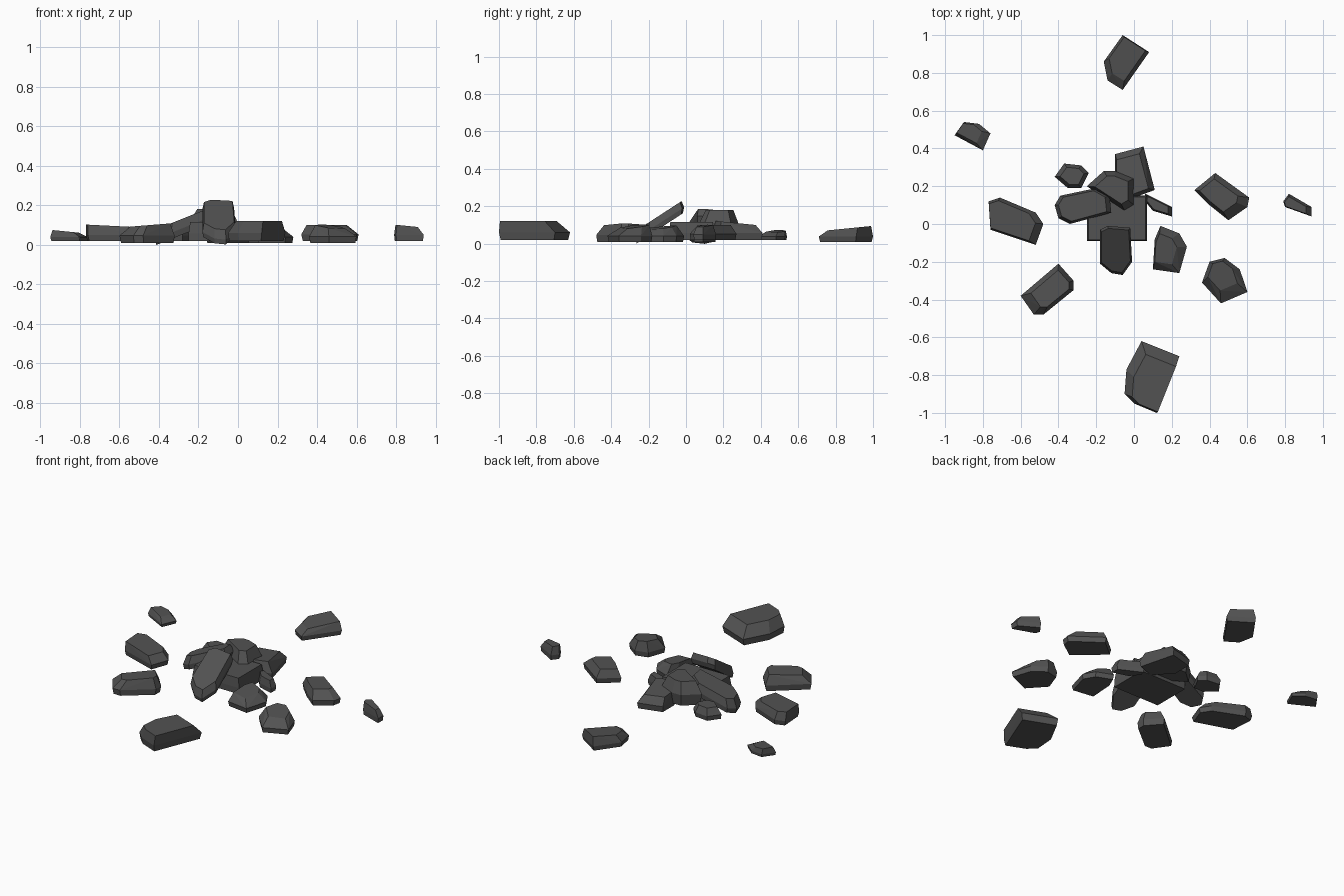
import bpy
import bmesh
from mathutils import Vector

cube = bpy.data.objects.get("Cube")
if cube:
    bpy.data.objects.remove(cube, do_unlink=True)

stone = bpy.data.materials.new("dark grey stone")
stone.use_nodes = True
stone.diffuse_color = (.085, .085, .085, 1)
stone.node_tree.nodes["Principled BSDF"].inputs["Base Color"].default_value = stone.diffuse_color


def rock(name, outline, low, high, shrink=.75, lean=(0, 0), slope=(0, 0), tilt=(0, 0), belt=.4, foot=.95):
    """Chipped stone: hull of a foot ring, a full-width belt and a smaller top.

    lean shifts the top sideways, slope tips only the top face,
    and tilt slants the whole stone."""
    points = [Vector(p) for p in outline]
    centre = sum(points, Vector((0, 0))) / len(points)
    lean, slope, tilt = Vector(lean), Vector(slope), Vector(tilt)
    bm = bmesh.new()

    def ring(scale, z, shift, tip):
        for p in points:
            offset = (p - centre) * scale + shift
            height = z + offset.dot(tip) + offset.dot(tilt)
            bm.verts.new((*(centre + offset), height))

    still = Vector((0, 0))
    ring(foot, low, still, still)
    ring(1, low + (high - low) * belt, still, still)
    ring(shrink, high, lean, slope)

    hull = bmesh.ops.convex_hull(bm, input=bm.verts[:])
    spare = {v for v in hull["geom_interior"] + hull["geom_unused"]
             if isinstance(v, bmesh.types.BMVert)}
    bmesh.ops.delete(bm, geom=list(spare), context="VERTS")
    bmesh.ops.dissolve_limit(bm, angle_limit=.03, verts=bm.verts[:], edges=bm.edges[:])
    bmesh.ops.recalc_face_normals(bm, faces=bm.faces[:])

    mesh = bpy.data.meshes.new(name)
    bm.to_mesh(mesh)
    bm.free()
    mesh.materials.append(stone)
    obj = bpy.data.objects.new(name, mesh)
    bpy.context.collection.objects.link(obj)
    return obj


# Scattered outer stones
rock("back_stone",
     [(-.16, .86), (-.06, 1), (.08, .91), (-.06, .71), (-.14, .76)],
     .01, .08, shrink=.8, lean=(.01, .02), slope=(0, .1))
rock("far_left_stone",
     [(-.95, .47), (-.9, .54), (-.82, .53), (-.76, .48), (-.8, .39)],
     .02, .065, shrink=.7, lean=(-.02, .01), slope=(-.1, 0))
rock("left_stone",
     [(-.77, .12), (-.71, .14), (-.52, .06), (-.48, 0), (-.52, -.11), (-.76, -.03)],
     .02, .095, shrink=.85, lean=(-.02, 0), slope=(-.05, 0))
rock("front_left_stone",
     [(-.6, -.38), (-.4, -.21), (-.32, -.3), (-.32, -.35), (-.48, -.48), (-.53, -.48)],
     .01, .1, shrink=.72, lean=(.01, .01), slope=(.08, 0))
rock("front_stone",
     [(-.05, -.9), (-.04, -.77), (.04, -.62), (.24, -.7), (.12, -1), (0, -.95)],
     .02, .12, shrink=.8, lean=(.02, -.03))
rock("front_right_stone",
     [(.36, -.31), (.4, -.2), (.48, -.18), (.56, -.24), (.6, -.36), (.46, -.42)],
     .01, .09, shrink=.65, lean=(-.01, .02), slope=(-.1, .1))
rock("right_stone",
     [(.32, .18), (.43, .27), (.61, .14), (.6, .09), (.5, .02), (.4, .1)],
     .02, .1, shrink=.7, lean=(-.02, .01))
rock("far_right_stone",
     [(.79, .12), (.82, .16), (.94, .09), (.94, .04), (.8, .09)],
     .02, .095, shrink=.75, lean=(-.01, 0), slope=(-.1, 0))

# Small stones around the pile
rock("pile_front_right_stone",
     [(.1, -.24), (.11, -.08), (.14, -.01), (.24, -.05), (.28, -.12), (.24, -.26)],
     .01, .085, shrink=.65, lean=(-.02, 0), slope=(-.1, .1))
rock("pile_right_chip",
     [(.05, .13), (.06, .16), (.2, .09), (.2, .04), (.1, .07)],
     .01, .08, shrink=.75)
rock("pile_back_left_stone",
     [(-.42, .25), (-.37, .32), (-.28, .31), (-.24, .27), (-.28, .19), (-.35, .19)],
     .02, .09, shrink=.7)
rock("pile_back_stone",
     [(-.1, .37), (.05, .41), (.11, .18), (0, .14), (-.1, .25)],
     .02, .11, shrink=.8, lean=(-.01, -.01), slope=(0, -.1))

# Central pile
rock("pile_base_block",
     [(-.25, -.09), (.07, -.09), (.07, .15), (-.25, .15)],
     .02, .115, shrink=.95, foot=1)
rock("pile_left_slab",
     [(-.42, .1), (-.39, .15), (-.2, .19), (-.13, .15), (-.12, .06), (-.34, 0), (-.4, .03)],
     .05, .13, shrink=.85, tilt=(.4, 0))
rock("pile_top_stone",
     [(-.25, .2), (-.16, .28), (-.1, .28), (0, .24), (0, .1), (-.05, .07), (-.18, .16)],
     .04, .18, shrink=.7, belt=.5, foot=.9)
rock("leaning_front_slab",
     [(-.18, -.21), (-.18, -.03), (-.14, -.01), (-.02, -.02), (-.01, -.2), (-.06, -.27), (-.12, -.26)],
     .08, .15, shrink=.9, tilt=(0, .65))
